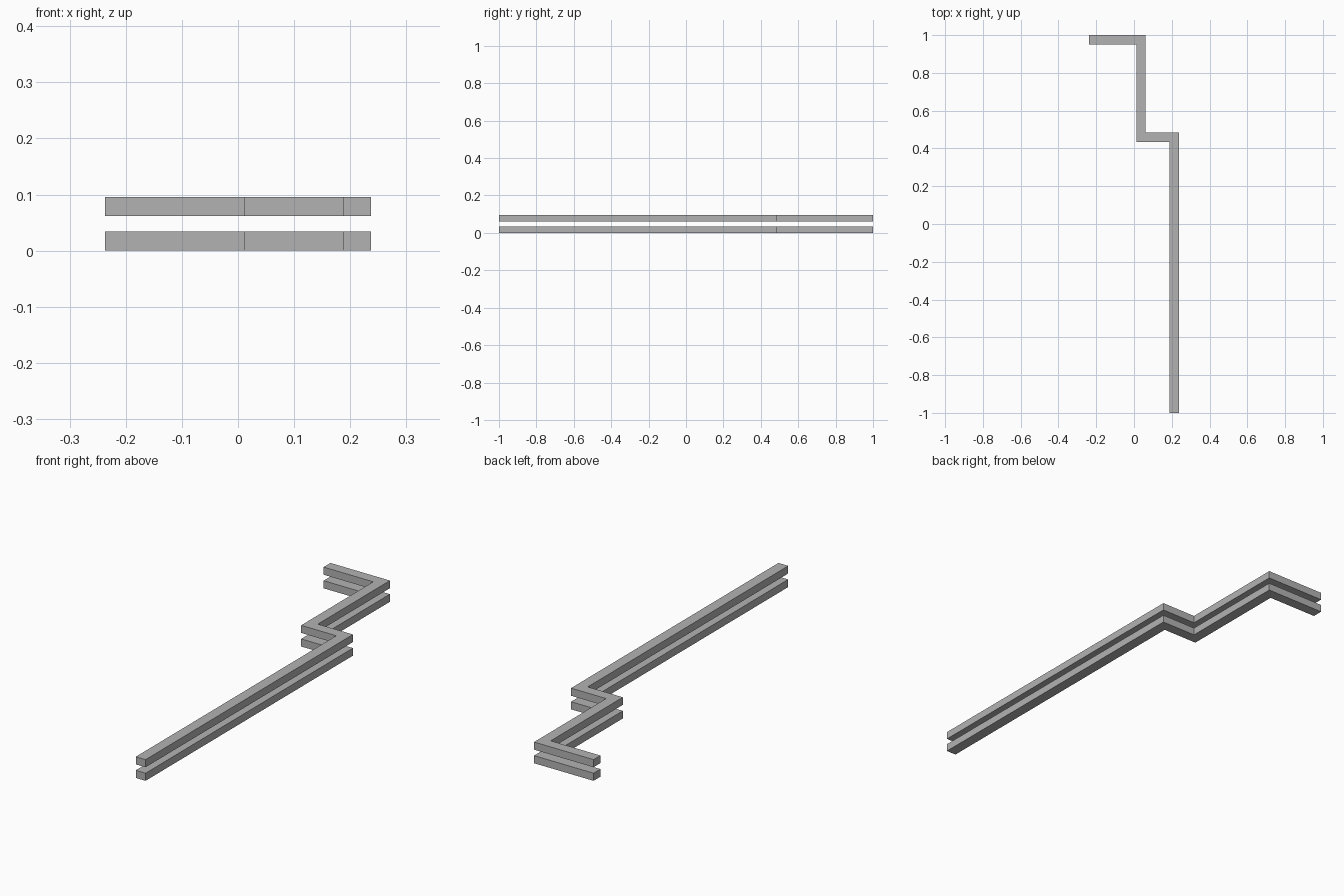
import bpy
import bmesh

cube = bpy.data.objects.get("Cube")
if cube:
    bpy.data.objects.remove(cube, do_unlink=True)

# Single grey material
grey = bpy.data.materials.new("mid_grey")
grey.use_nodes = True
colour = (0.45, 0.45, 0.45, 1.0)
grey.diffuse_color = colour
grey.node_tree.nodes["Principled BSDF"].inputs["Base Color"].default_value = colour

WIDTH = 0.049
HEIGHT = 0.0345

# Outer edge of the stepped path; each corner is mitred
right_edge = [(0.237, -1.0), (0.237, 0.484), (0.061, 0.484), (0.061, 1.0), (-0.237, 1.0)]
left_edge = [(x - WIDTH, y - WIDTH) for x, y in right_edge]
left_edge[0] = (right_edge[0][0] - WIDTH, -1.0)
left_edge[-1] = (-0.237, 1.0 - WIDTH)


def add_rail(name, base):
    """Stepped rail: mitred strip of quads extruded upward."""
    bm = bmesh.new()
    outer = [bm.verts.new((x, y, base)) for x, y in right_edge]
    inner = [bm.verts.new((x, y, base)) for x, y in left_edge]
    for i in range(len(outer) - 1):
        bm.faces.new((outer[i], outer[i + 1], inner[i + 1], inner[i]))
    extruded = bmesh.ops.extrude_face_region(bm, geom=bm.faces[:], use_keep_orig=True)
    top = [v for v in extruded["geom"] if isinstance(v, bmesh.types.BMVert)]
    bmesh.ops.translate(bm, verts=top, vec=(0, 0, HEIGHT))
    bmesh.ops.recalc_face_normals(bm, faces=bm.faces[:])
    mesh = bpy.data.meshes.new(name)
    bm.to_mesh(mesh)
    bm.free()
    mesh.materials.append(grey)
    bpy.context.collection.objects.link(bpy.data.objects.new(name, mesh))


# Two identical rails, one above the other
add_rail("lower_rail", 0.0)
add_rail("upper_rail", 0.0615)
